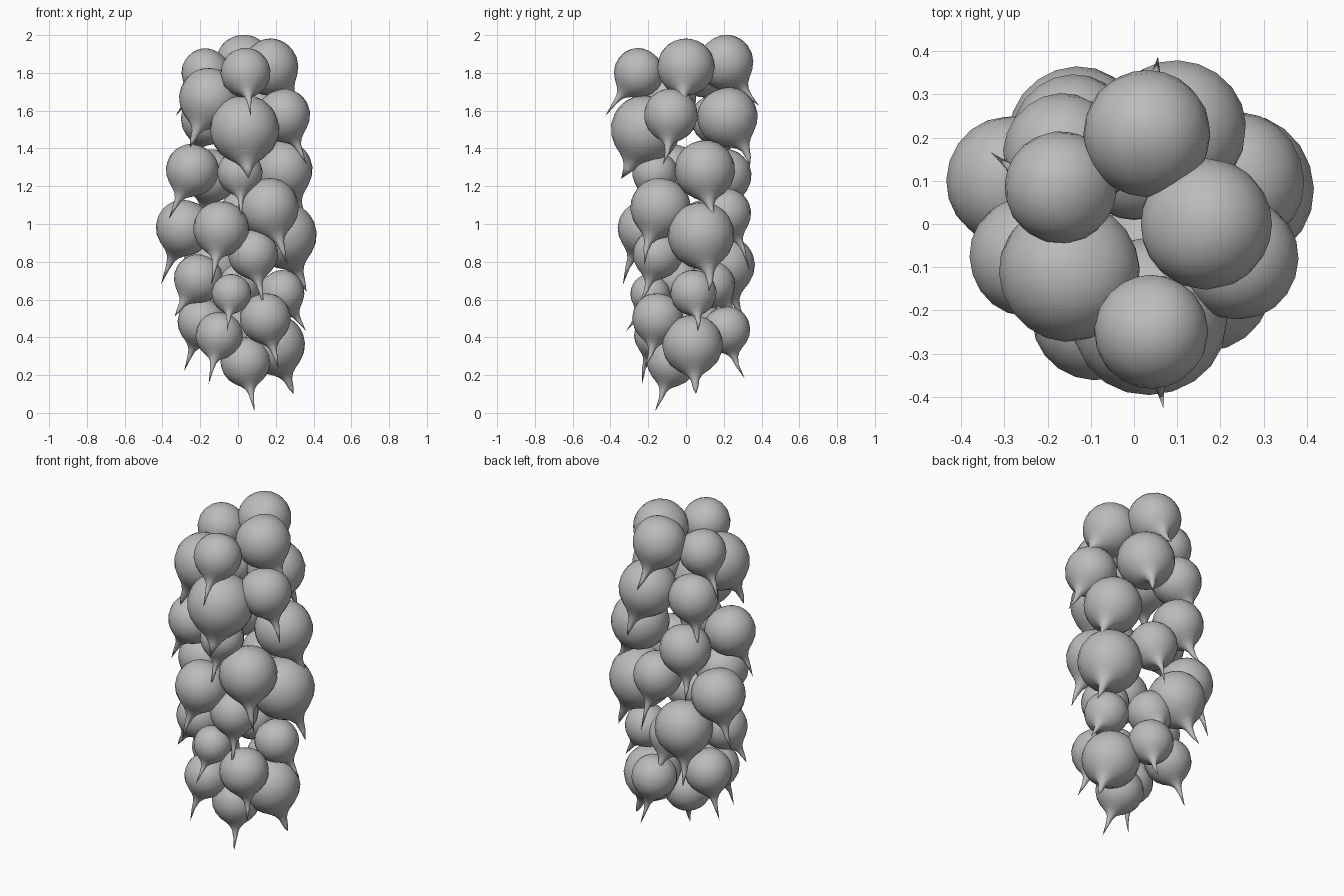
import bpy, bmesh, math, random
from mathutils import Vector, Matrix

random.seed(4)
cube = bpy.data.objects.get("Cube")
if cube:
    bpy.data.objects.remove(cube, do_unlink=True)

# Single plain skin colour
skin = bpy.data.materials.new("plain_grey")
skin.use_nodes = True
grey = (0.5, 0.5, 0.5, 1.0)
skin.diffuse_color = grey
skin.node_tree.nodes["Principled BSDF"].inputs["Base Color"].default_value = grey

SIDES = 20

# Lower half of a bulb: distance along the axis and radius, in bulb radii
LOWER_PROFILE = [(.3, .955), (.58, .81), (.8, .59), (.95, .38), (1.08, .24), (1.25, .14), (1.55, .08)]


def bulb_profile(radius, tip):
    """Slightly flattened crown, then a hollow taper into the root tail."""
    steps = 8
    angles = [i * math.pi / 2 / steps for i in range(steps + 1)]
    crown = [(-.96 * math.cos(t), math.sin(t) ** .87) for t in angles]
    points = [(a * radius, r * radius) for a, r in crown + LOWER_PROFILE if a * radius < tip * .9]
    return points + [(tip, 0.0)]


def add_bulb(name, x, y, z, radius, tail_out, tail_down):
    """Lathe one bulb and lean its tail outwards from the bunch."""
    centre = Vector((x, y, z))
    outward = Vector((x, y, 0)).normalized()
    tail = outward * tail_out - Vector((0, 0, tail_down))
    tip = tail.length

    bm = bmesh.new()
    verts = [bm.verts.new((r, 0, -a)) for a, r in bulb_profile(radius, tip)]
    edges = [bm.edges.new(pair) for pair in zip(verts, verts[1:])]
    bmesh.ops.spin(bm, geom=verts + edges, cent=(0, 0, 0), axis=(0, 0, 1),
                   angle=math.tau, steps=SIDES, use_duplicate=False)
    bmesh.ops.remove_doubles(bm, verts=bm.verts, dist=0.0005)
    bmesh.ops.recalc_face_normals(bm, faces=bm.faces)

    # Small sideways curl of the tail, which leaves the tip in place
    curl = random.uniform(-1, 1) * 0.02
    for v in bm.verts:
        along = (-v.co.z - radius * .8) / (tip - radius * .8)
        if along > 0:
            v.co.y += curl * math.sin(math.pi * along)

    turn = Vector((0, 0, -1)).rotation_difference(tail.normalized()).to_matrix().to_4x4()
    bm.transform(Matrix.Translation(centre) @ turn)
    mesh = bpy.data.meshes.new(name)
    bm.to_mesh(mesh)
    bm.free()
    mesh.materials.append(skin)
    for face in mesh.polygons:
        face.use_smooth = True
    bpy.context.collection.objects.link(bpy.data.objects.new(name, mesh))


# Bulbs by tier: x, y, z of the centre, then radius
top_tier = [
    (.03, .21, 1.855, .147), (.168, 0, 1.83, .152), (.04, -.25, 1.8, .132),
    (-.17, .085, 1.8, .13),
]
upper_tier = [
    (-.15, -.11, 1.665, .163), (-.165, .165, 1.555, .138),
    (.1, .22, 1.565, .16), (.24, -.08, 1.575, .142), (.035, -.215, 1.5, .183),
    (-.242, -.075, 1.285, .14), (.01, -.165, 1.27, .12), (.235, .1, 1.285, .16),
    (-.14, .205, 1.255, .142),
]
middle_tier = [
    (.162, -.135, 1.085, .16), (-.09, -.215, .975, .147), (.24, .08, .94, .177),
    (-.285, .1, .98, .15), (.04, .21, 1.055, .135),
    (.08, -.15, .84, .132), (-.13, .205, .78, .16),
]
lower_tier = [
    (-.21, -.06, .71, .13), (-.035, -.19, .63, .105), (.23, .04, .635, .122),
    (0, .135, .68, .125),
]
bottom_tier = [
    (.145, -.15, .5, .135), (-.1, -.15, .41, .125), (-.19, .06, .48, .13),
    (.04, -.075, .27, .132), (.195, .035, .36, .16), (.06, .215, .44, .125),
]

# Each tier has its own tail lean and drop
tiers = {
    "top": (top_tier, .18, .23),
    "upper": (upper_tier, .13, .26),
    "middle": (middle_tier, .13, .3),
    "lower": (lower_tier, .13, .2),
    "bottom": (bottom_tier, .1, .26),
}
for tier, (bulbs, tail_out, tail_down) in tiers.items():
    for number, bulb in enumerate(bulbs, 1):
        add_bulb(f"{tier}_bulb_{number}", *bulb, tail_out, tail_down)
